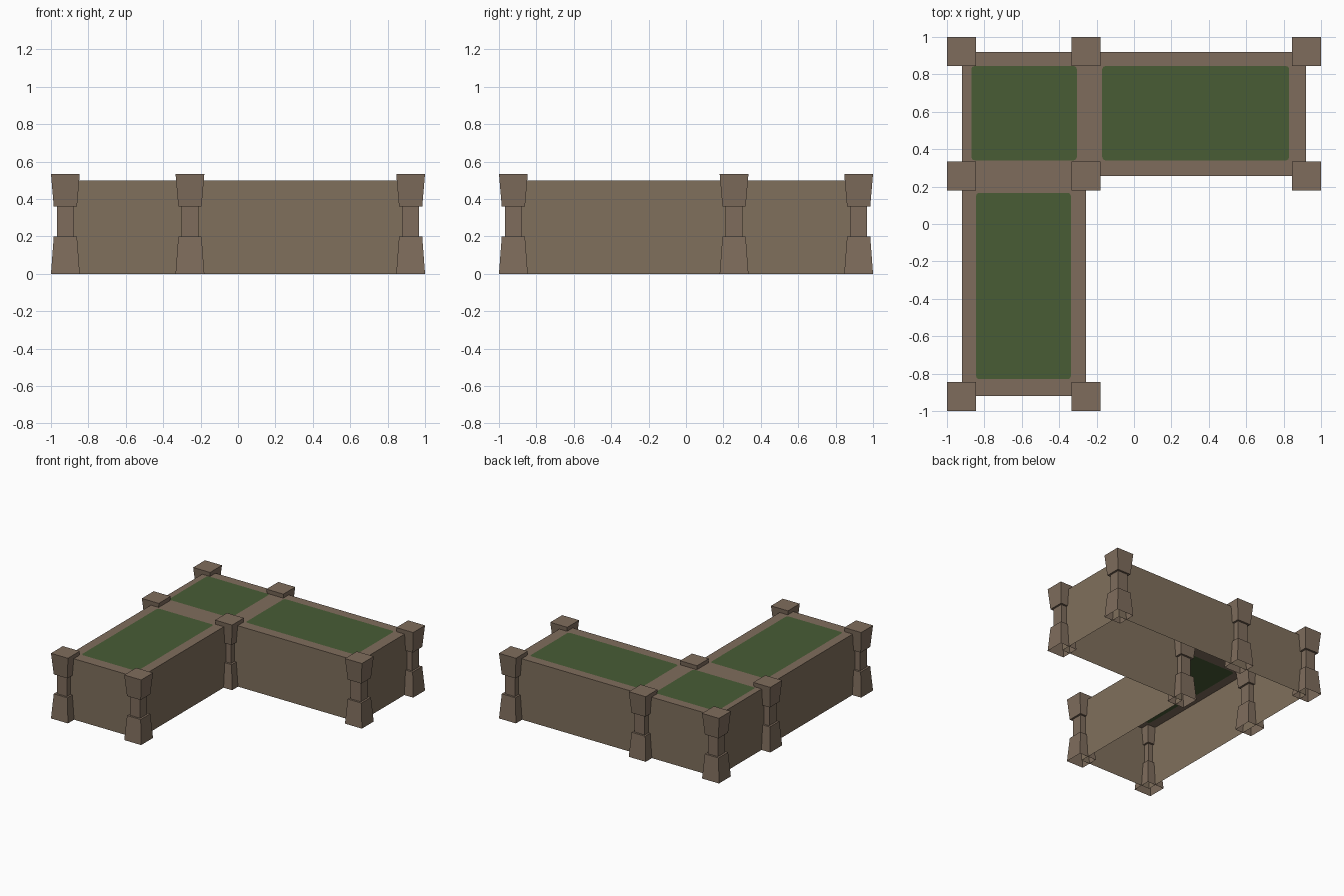
import bpy, bmesh, math

if "Cube" in bpy.data.objects:
    bpy.data.objects.remove(bpy.data.objects["Cube"])


def material(name, rgb):
    m = bpy.data.materials.new(name)
    m.diffuse_color = (*rgb, 1)
    m.use_nodes = True
    m.node_tree.nodes["Principled BSDF"].inputs["Base Color"].default_value = m.diffuse_color
    return m


WALL = material("wall brown", (0.216, 0.160, 0.107))
STONE = material("stone brown", (0.212, 0.152, 0.108))
GRASS = material("grass green", (0.065, 0.107, 0.036))

E, M, H = 0.92, -0.257, 0.5      # outer edge, inner edge, wall height
OUTLINE = [(-E, -E), (M, -E), (M, -M), (E, -M), (E, E), (-E, E)]
LAWNS = [(-0.87, -0.305, 0.34, 0.845),
         (-0.17, 0.83, 0.34, 0.845),
         (-0.845, -0.337, -0.83, 0.167)]


def finish(name, bm, *mats):
    me = bpy.data.meshes.new(name)
    bm.to_mesh(me)
    bm.free()
    for m in mats:
        me.materials.append(m)
    ob = bpy.data.objects.new(name, me)
    bpy.context.collection.objects.link(ob)
    return ob


def rounded_rect(x0, x1, y0, y1, r=0.018):
    pts = []
    for i, (cx, cy) in enumerate([(x1 - r, y1 - r), (x0 + r, y1 - r),
                                  (x0 + r, y0 + r), (x1 - r, y0 + r)]):
        for k in range(3):
            a = math.pi / 2 * (i + k / 2)
            pts.append((cx + r * math.cos(a), cy + r * math.sin(a)))
    return pts


# Outer walls: L-shaped shell, open underneath
bm = bmesh.new()
lo = [bm.verts.new((x, y, 0)) for x, y in OUTLINE]
hi = [bm.verts.new((x, y, H)) for x, y in OUTLINE]
for i in range(len(lo)):
    j = (i + 1) % len(lo)
    bm.faces.new((lo[i], lo[j], hi[j], hi[i]))
finish("walls", bm, WALL)

# Top deck with the lawns cut into it
bm = bmesh.new()
loops = [[bm.verts.new((x, y, H)) for x, y in pts]
         for pts in [OUTLINE] + [rounded_rect(*b) for b in LAWNS]]
edges = [bm.edges.new((lp[i - 1], lp[i])) for lp in loops for i in range(len(lp))]
bmesh.ops.triangle_fill(bm, edges=edges, use_beauty=True, normal=(0, 0, 1))
inside = []
for f in bm.faces:
    c = f.calc_center_median()
    if any(a < c.x < b and d < c.y < e for a, b, d, e in LAWNS):
        inside.append(f)
bmesh.ops.delete(bm, geom=inside, context='FACES_ONLY')
for lp in loops[1:]:
    bm.faces.new(lp).material_index = 1
for f in bm.faces:
    f.normal_update()
    if f.normal.z < 0:
        f.normal_flip()
finish("top_deck", bm, STONE, GRASS)

# Square posts: flared foot, narrow shaft, flared cap (half width, z)
PROFILE = [(0.077, 0), (0.062, 0.2), (0.046, 0.2), (0.046, 0.36),
           (0.062, 0.36), (0.077, 0.535)]


def post(name, x, y):
    bm = bmesh.new()
    rings = [[bm.verts.new((x + sx * w, y + sy * w, z))
              for sx, sy in ((-1, -1), (1, -1), (1, 1), (-1, 1))]
             for w, z in PROFILE]
    for a, b in zip(rings, rings[1:]):
        for i in range(4):
            j = (i + 1) % 4
            bm.faces.new((a[i], a[j], b[j], b[i]))
    bm.faces.new(rings[-1])
    finish(name, bm, STONE)


P = 0.923
SPOTS = [(-P, P), (M, P), (P, P), (-P, -M), (M, -M), (P, -M), (-P, -P), (M, -P)]
for n, (x, y) in enumerate(SPOTS, 1):
    post(f"post_{n}", x, y)
